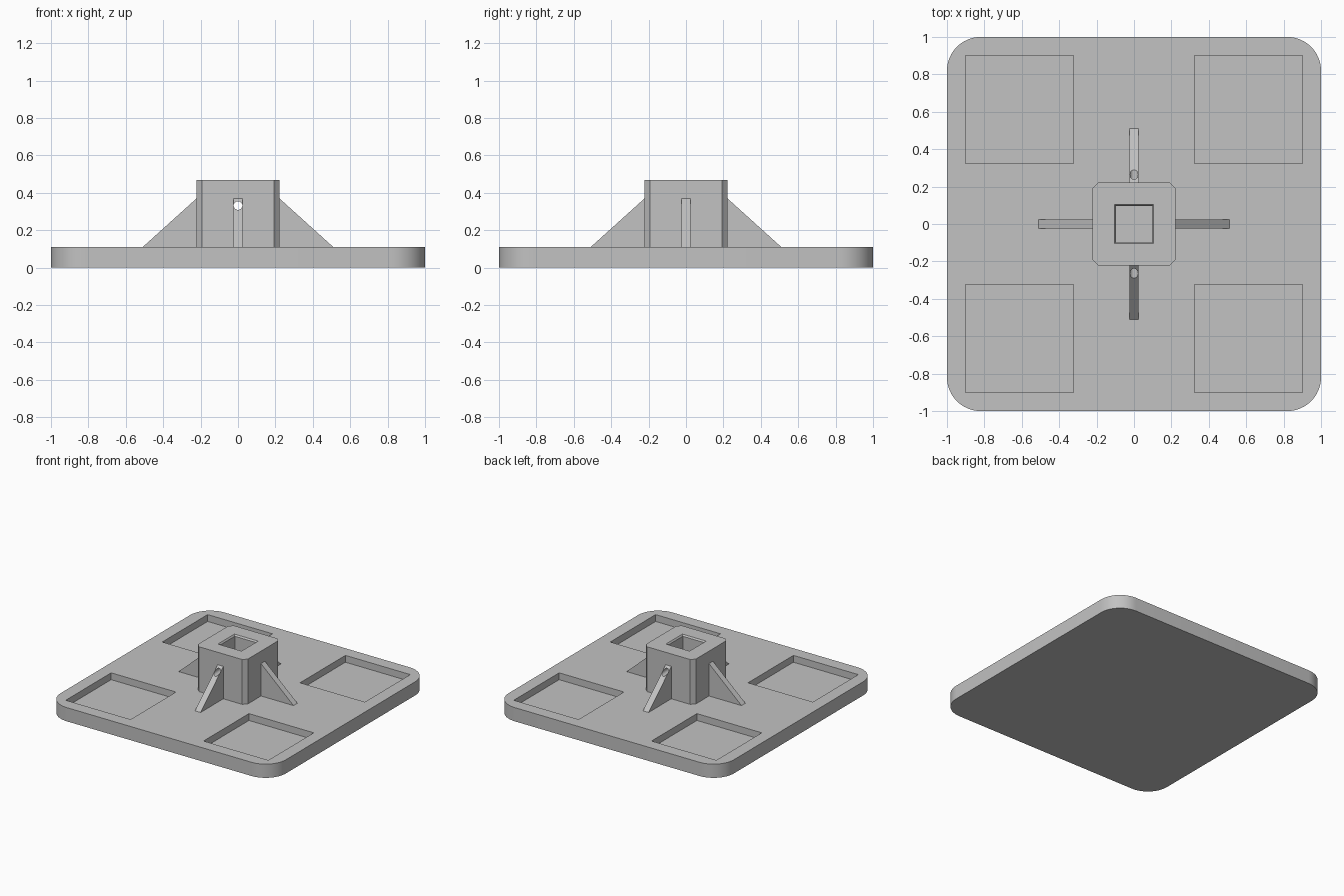
import bpy, bmesh, math
from mathutils import Matrix, Vector

cube = bpy.data.objects.get("Cube")
if cube:
    bpy.data.objects.remove(cube, do_unlink=True)

grey = bpy.data.materials.new("plain grey")
grey.use_nodes = True
COLOR = (0.54, 0.54, 0.54, 1)
grey.diffuse_color = COLOR
grey.node_tree.nodes["Principled BSDF"].inputs["Base Color"].default_value = COLOR

BASE_TOP = 0.11


def finish(name, bm):
    bmesh.ops.recalc_face_normals(bm, faces=bm.faces)
    mesh = bpy.data.meshes.new(name)
    bm.to_mesh(mesh)
    bm.free()
    mesh.materials.append(grey)
    ob = bpy.data.objects.new(name, mesh)
    bpy.context.collection.objects.link(ob)
    return ob


def block(name, half, z0, z1, center=(0, 0), corner=0, segments=1):
    """Square block with optional bevelled upright edges."""
    bm = bmesh.new()
    bmesh.ops.create_cube(bm, size=1)
    bmesh.ops.scale(bm, vec=(2 * half, 2 * half, z1 - z0), verts=bm.verts)
    bmesh.ops.translate(bm, vec=(*center, (z0 + z1) / 2), verts=bm.verts)
    if corner:
        upright = [e for e in bm.edges
                   if abs(e.verts[0].co.z - e.verts[1].co.z) > 0.01]
        bmesh.ops.bevel(bm, geom=upright, offset=corner, segments=segments,
                        profile=0.5, affect='EDGES')
    return finish(name, bm)


def cone(name, sides, r1, r2, depth, matrix):
    bm = bmesh.new()
    bmesh.ops.create_cone(bm, cap_ends=True, segments=sides, radius1=r1,
                          radius2=r2, depth=depth, matrix=matrix)
    return finish(name, bm)


def cut(target, cutters):
    """Subtract the cutters, bake the result and discard them."""
    for c in cutters:
        mod = target.modifiers.new("cut", 'BOOLEAN')
        mod.operation, mod.solver, mod.object = 'DIFFERENCE', 'EXACT', c
    bpy.context.view_layer.update()
    graph = bpy.context.evaluated_depsgraph_get()
    mesh = bpy.data.meshes.new_from_object(target.evaluated_get(graph))
    target.modifiers.clear()
    target.data = mesh
    for c in cutters:
        bpy.data.objects.remove(c, do_unlink=True)


def bore():
    """Round pin hole running front to back."""
    turn = Matrix.Translation((0, 0, 0.332)) @ Matrix.Rotation(math.pi / 2, 4, 'X')
    return cone("pin_cutter", 24, 0.023, 0.023, 1.4, turn)


# Base plate with four square pockets
base = block("base_plate", 1, 0, BASE_TOP, corner=0.18, segments=12)
cut(base, [block("pocket_cutter", 0.288, 0.055, 0.2, (sx * 0.612, sy * 0.612))
           for sx in (-1, 1) for sy in (-1, 1)])

# Central socket with chamfered corners, square well and pin hole
hub = block("socket", 0.222, BASE_TOP - 0.01, 0.47, corner=0.03)
well = block("well_cutter", 0.096, 0.05, 0.6)
lip_turn = Matrix.Translation((0, 0, 0.47)) @ Matrix.Rotation(math.pi / 4, 4, 'Z')
lip = cone("lip_cutter", 4, 0.09 * math.sqrt(2), 0.12 * math.sqrt(2), 0.04, lip_turn)
cut(hub, [well, lip, bore()])

# Triangular ribs on the four sides
for i, side in enumerate(("left", "back", "right", "front")):
    bm = bmesh.new()
    profile = [(0.2, 0.1), (0.51, 0.1), (0.51, BASE_TOP), (0.222, 0.37), (0.2, 0.37)]
    face = bm.faces.new([bm.verts.new((x, -0.025, z)) for x, z in profile])
    ext = bmesh.ops.extrude_face_region(bm, geom=[face])["geom"]
    bmesh.ops.translate(bm, vec=Vector((0, 0.05, 0)),
                        verts=[v for v in ext if isinstance(v, bmesh.types.BMVert)])
    bmesh.ops.rotate(bm, matrix=Matrix.Rotation(i * math.pi / 2, 3, 'Z'),
                     cent=(0, 0, 0), verts=bm.verts)
    rib = finish(side + "_rib", bm)
    if side in ("front", "back"):
        cut(rib, [bore()])

# Smooth rounded surfaces, crisp edges
bpy.ops.object.select_all(action='DESELECT')
for ob in (base, hub):
    ob.select_set(True)
    bpy.context.view_layer.objects.active = ob
bpy.ops.object.shade_smooth_by_angle(angle=math.radians(30))
